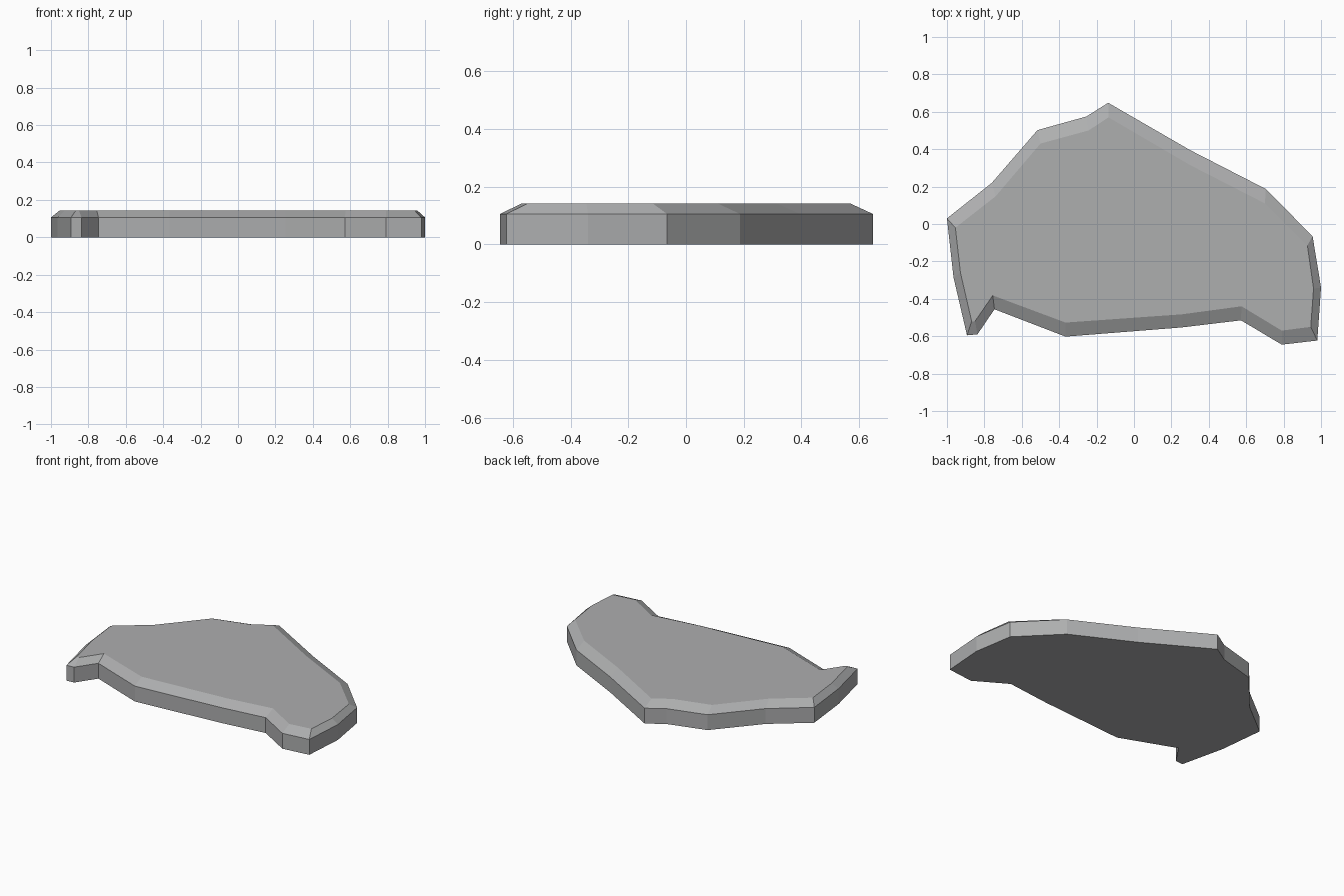
import bpy, bmesh

if "Cube" in bpy.data.objects:
    bpy.data.objects.remove(bpy.data.objects["Cube"])

# Outline of the slab: (outer x, outer y, top rim x, top rim y)
OUTLINE = [
    (-1.0, .03, -.955, -.02), (-.965, -.285, -.928, -.26),
    (-.893, -.595, -.868, -.52), (-.837, -.59, -.85, -.52),
    (-.746, -.456, -.755, -.382), (-.366, -.602, -.366, -.527),
    (.255, -.553, .255, -.483), (.572, -.515, .575, -.44),
    (.79, -.645, .79, -.57), (.98, -.623, .945, -.55),
    (1.0, -.34, .96, -.345), (.955, -.066, .927, -.115),
    (.705, .187, .70, .11), (.30, .395, .30, .315),
    (-.138, .648, -.136, .57), (-.254, .575, -.243, .50),
    (-.516, .502, -.50, .43), (-.76, .22, -.74, .148),
]
EDGE_Z, TOP_Z = 0.106, 0.142

bm = bmesh.new()
# Rings: base, upper edge, inset top
rings = [
    [bm.verts.new((p[0], p[1], 0)) for p in OUTLINE],
    [bm.verts.new((p[0], p[1], EDGE_Z)) for p in OUTLINE],
    [bm.verts.new((p[2], p[3], TOP_Z)) for p in OUTLINE],
]
n = len(OUTLINE)
# Side walls and chamfer
for low, high in zip(rings, rings[1:]):
    for i in range(n):
        j = (i + 1) % n
        bm.faces.new((low[i], low[j], high[j], high[i]))
# Flat top and underside
bm.faces.new(rings[2])
bm.faces.new(rings[0][::-1])
bmesh.ops.recalc_face_normals(bm, faces=bm.faces)

mesh = bpy.data.meshes.new("stone_slab")
bm.to_mesh(mesh)
bm.free()

stone = bpy.data.materials.new("stone grey")
stone.diffuse_color = (0.42, 0.425, 0.43, 1)
stone.use_nodes = True
stone.node_tree.nodes["Principled BSDF"].inputs["Base Color"].default_value = stone.diffuse_color
mesh.materials.append(stone)
bpy.context.collection.objects.link(bpy.data.objects.new("stone_slab", mesh))
